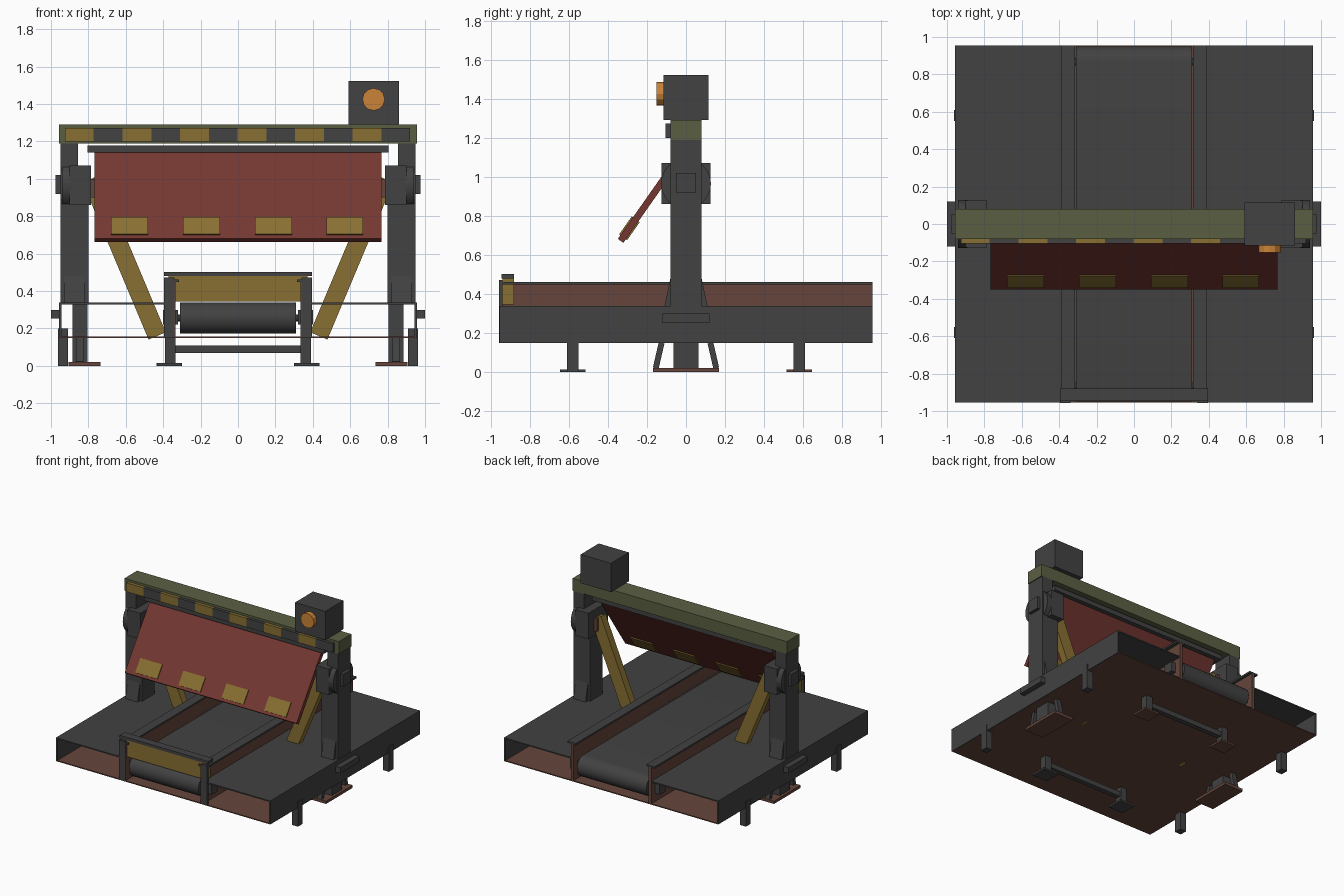
import bpy, bmesh, math
from mathutils import Vector, Matrix

if "Cube" in bpy.data.objects:
    bpy.data.objects.remove(bpy.data.objects["Cube"])


def material(name, rgb):
    m = bpy.data.materials.new(name)
    m.use_nodes = True
    m.diffuse_color = (*rgb, 1)
    m.node_tree.nodes["Principled BSDF"].inputs["Base Color"].default_value = (*rgb, 1)
    return m


dark = material("dark_steel", (0.054, 0.054, 0.054))
rust = material("rusty_steel", (0.13, 0.06, 0.043))
red = material("red_paint", (0.175, 0.038, 0.031))
yellow = material("worn_yellow", (0.25, 0.16, 0.033))
olive = material("olive_paint", (0.105, 0.114, 0.055))
orange = material("orange_lamp", (0.6, 0.23, 0.04))


def finish(name, bm, mat):
    bmesh.ops.recalc_face_normals(bm, faces=bm.faces)
    me = bpy.data.meshes.new(name)
    bm.to_mesh(me)
    bm.free()
    me.materials.append(mat)
    ob = bpy.data.objects.new(name, me)
    bpy.context.collection.objects.link(ob)
    return ob


def box(name, mat, xs, ys, zs, matrix=None):
    """Box from its bounds on each axis."""
    bm = bmesh.new()
    lo, hi = zip(sorted(xs), sorted(ys), sorted(zs))
    mid = [(a + b) / 2 for a, b in zip(lo, hi)]
    size = [b - a for a, b in zip(lo, hi)]
    bmesh.ops.create_cube(bm, size=1, matrix=Matrix.Translation(mid) @ Matrix.Diagonal((*size, 1)))
    if matrix:
        bm.transform(matrix)
    return finish(name, bm, mat)


def beam(name, mat, a, b, width, depth):
    """Square bar between two points, depth along y or x as the direction implies."""
    a, b = Vector(a), Vector(b)
    rot = (b - a).to_track_quat("Z", "Y").to_matrix().to_4x4()
    h = (b - a).length / 2
    return box(name, mat, (-width / 2, width / 2), (-depth / 2, depth / 2), (-h, h),
               Matrix.Translation((a + b) / 2) @ rot)


def prism(name, mat, profile, xs, smooth=False):
    """Extrude a (y, z) profile along x."""
    bm = bmesh.new()
    base = bm.faces.new([bm.verts.new((xs[0], y, z)) for y, z in profile])
    ext = bmesh.ops.extrude_face_region(bm, geom=[base])
    verts = [v for v in ext["geom"] if isinstance(v, bmesh.types.BMVert)]
    bmesh.ops.translate(bm, verts=verts, vec=(xs[1] - xs[0], 0, 0))
    ob = finish(name, bm, mat)
    if smooth:
        bpy.ops.object.select_all(action="DESELECT")
        ob.select_set(True)
        bpy.context.view_layer.objects.active = ob
        bpy.ops.object.shade_smooth_by_angle()
    return ob


def arc(y, z, r, start, end, n):
    angles = [math.radians(start + (end - start) * i / n) for i in range(n + 1)]
    return [(y + r * math.cos(t), z + r * math.sin(t)) for t in angles]


def circle(y, z, r, n):
    return arc(y, z, r, 0, 360, n)[:-1]


# Deck floor and conveyor belt
box("floor_sheet", rust, (-0.955, 0.955), (-0.955, 0.955), (0.148, 0.156))
prism("conveyor_belt", dark,
      arc(0.867, 0.256, 0.083, -90, 90, 14) + arc(-0.867, 0.256, 0.083, 90, 270, 14),
      (-0.31, 0.31), True)
for y in (-0.867, 0.867):
    prism("roller_shaft", dark, circle(y, 0.256, 0.02, 10), (-0.345, 0.345), True)

# Conveyor legs' cross bars
for y in (-0.58, 0.58):
    box("cross_bar", dark, (-0.34, 0.34), (y - 0.02, y + 0.02), (0.07, 0.11))

# Front gate
box("gate_board", yellow, (-0.372, 0.372), (-0.94, -0.882), (0.345, 0.48))
box("gate_cap", dark, (-0.395, 0.395), (-0.945, -0.88), (0.48, 0.503))

for s, side in ((1, "left"), (-1, "right")):
    def part(name, mat, xs, ys, zs):
        return box(side + "_" + name, mat, [s * x for x in xs], ys, zs)

    # Hollow deck half
    part("deck_plate", dark, (0.335, 0.957), (-0.955, 0.955), (0.328, 0.338))
    part("deck_wall", dark, (0.945, 0.957), (-0.955, 0.955), (0.148, 0.338))
    part("deck_handle", dark, (0.955, 1.0), (-0.12, 0.12), (0.252, 0.3))

    # Conveyor side rail
    part("rail_web", rust, (0.335, 0.36), (-0.955, 0.955), (0.15, 0.448))
    part("rail_flange", dark, (0.315, 0.39), (-0.955, 0.955), (0.448, 0.462))
    part("gate_post", dark, (0.34, 0.395), (-0.957, -0.94), (0.15, 0.472))
    for y in (-0.867, 0.867):
        part("bearing", dark, (0.32, 0.4), (y - 0.04, y + 0.04), (0.22, 0.3))

    # Legs and feet
    for y in (-0.58, 0.58):
        part("inner_leg", dark, (0.335, 0.39), (y - 0.03, y + 0.03), (0.01, 0.15))
        part("inner_foot", rust if y > 0 else dark, (0.3, 0.435), (y - 0.066, y + 0.066), (0, 0.014))
        part("outer_leg", dark, (0.908, 0.963), (y - 0.03, y + 0.03), (0, 0.2))

    # Column with stepped top
    part("column", dark, (0.8, 0.95), (-0.08, 0.08), (0.338, 0.87))
    part("column_top", dark, (0.855, 0.95), (-0.08, 0.08), (0.87, 1.19))
    part("column_base", dark, (0.805, 0.885), (-0.065, 0.065), (0.02, 0.338))
    part("column_foot", rust, (0.735, 0.905), (-0.17, 0.17), (0, 0.022))
    for d in (-1, 1):
        beam(side + "_foot_brace", dark, (s * 0.845, d * 0.155, 0.02), (s * 0.845, d * 0.125, 0.15), 0.04, 0.03)
        prism(side + "_gusset", dark, [(d * 0.08, 0.338), (d * 0.11, 0.338), (d * 0.08, 0.48)],
              (s * 0.82, s * 0.93))

    # Pivot drive on the column
    part("drive_housing", dark, (0.785, 0.9), (-0.125, 0.125), (0.86, 1.07))
    prism(side + "_drive_disc", dark, circle(0, 0.965, 0.128, 24), (s * 0.89, s * 0.94), True)
    part("drive_pin", dark, (0.94, 0.975), (-0.05, 0.05), (0.92, 1.02))
    part("panel_pivot", rust, (0.76, 0.79), (-0.05, 0.05), (0.9, 1.0))

    # Diagonal brace
    beam(side + "_brace", yellow, (s * 0.432, 0, 0.16), (s * 0.785, 0, 1.0), 0.06, 0.1)

# Top beam with hazard stripes
box("top_beam", olive, (-0.957, 0.957), (-0.08, 0.08), (1.19, 1.29))
stripes = 12
step = 1.845 / stripes
for i in range(stripes):
    x = -0.925 + i * step
    box("hazard_stripe", dark if i % 2 else yellow, (x, x + step), (-0.105, -0.08), (1.2, 1.272))
box("panel_header", dark, (-0.805, 0.805), (-0.05, 0.05), (1.14, 1.178))

# Tilted panel with wrapped edge pads
bottom, top = Vector((0, -0.335, 0.672)), Vector((0, 0, 1.15))
tilt = Matrix.Translation(bottom) @ Matrix.Rotation(-math.atan2(top.y - bottom.y, top.z - bottom.z), 4, "X")
box("swing_panel", red, (-0.767, 0.767), (-0.0175, 0.0175), (0, (top - bottom).length), tilt)
for x in (-0.58, -0.195, 0.19, 0.57):
    box("edge_pad", yellow, (x - 0.098, x + 0.098), (-0.025, 0.025), (0.022, 0.135), tilt)

# Control box with warning lamp
box("control_box", dark, (0.59, 0.86), (-0.115, 0.115), (1.29, 1.522))
bm = bmesh.new()
bmesh.ops.create_cone(bm, cap_ends=True, segments=12, radius1=0.06, radius2=0.06, depth=0.04,
                      matrix=Matrix.Translation((0.725, -0.132, 1.425)) @ Matrix.Rotation(math.pi / 2, 4, "X"))
finish("warning_lamp", bm, orange)
